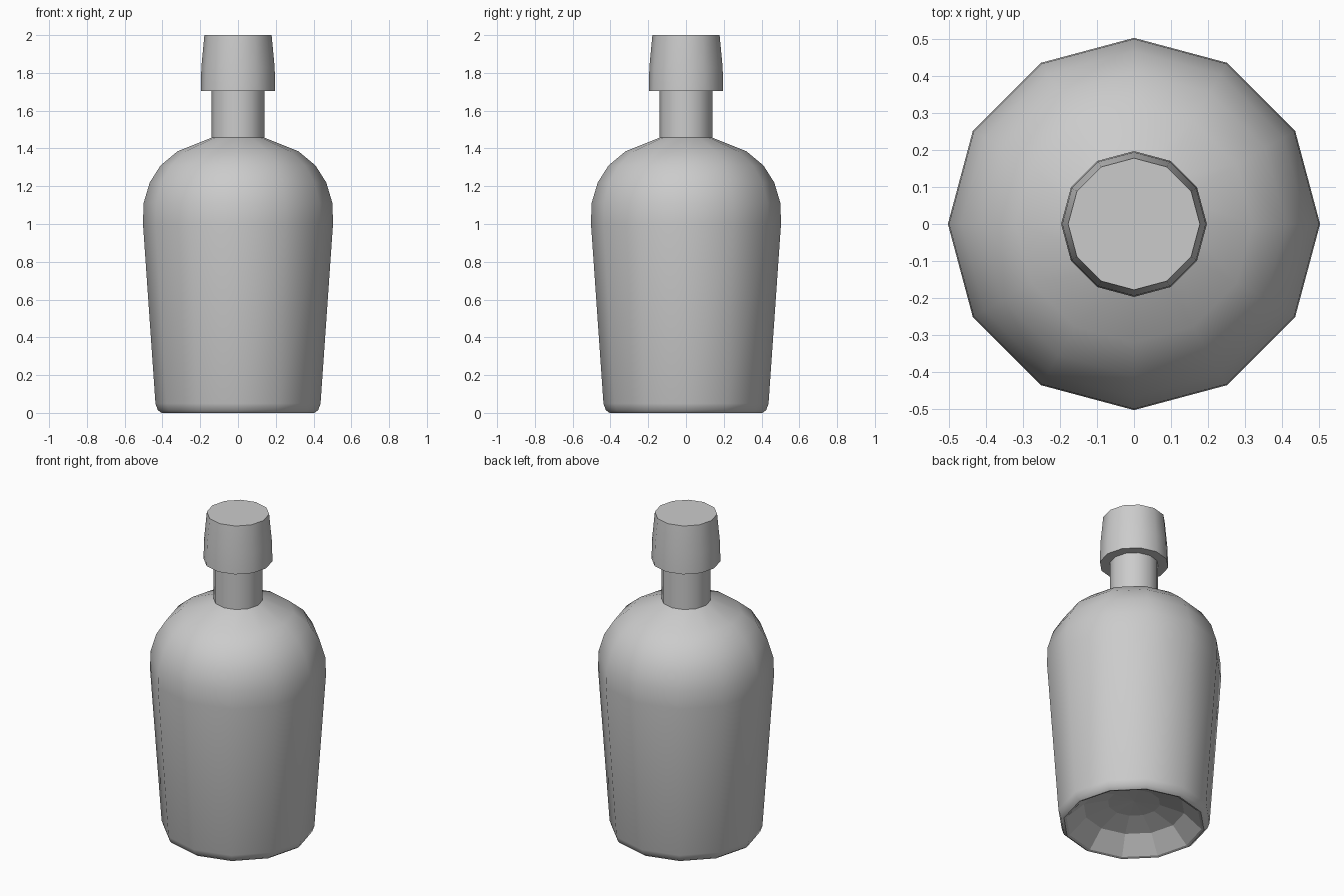
import bpy, bmesh, math

if "Cube" in bpy.data.objects:
    bpy.data.objects.remove(bpy.data.objects["Cube"])

SIDES = 12


def lathe(name, profile, smooth_angle, flat_rings=0):
    """Spin an (r, z) profile round z; r = 0 makes a pole. First flat_rings bands stay flat."""
    bm = bmesh.new()
    rings = []
    for r, z in profile:
        if r == 0:
            rings.append([bm.verts.new((0, 0, z))] * SIDES)
        else:
            rings.append([bm.verts.new((r * math.cos(2 * math.pi * i / SIDES),
                                        r * math.sin(2 * math.pi * i / SIDES), z))
                          for i in range(SIDES)])
    flat = []
    for k, (a, b) in enumerate(zip(rings, rings[1:])):
        for i in range(SIDES):
            j = (i + 1) % SIDES
            corners = list(dict.fromkeys([a[i], a[j], b[j], b[i]]))
            bm.faces.new(corners)
            flat.append(k < flat_rings)
    bmesh.ops.recalc_face_normals(bm, faces=bm.faces)
    mesh = bpy.data.meshes.new(name)
    bm.to_mesh(mesh)
    bm.free()
    obj = bpy.data.objects.new(name, mesh)
    bpy.context.collection.objects.link(obj)
    bpy.ops.object.select_all(action='DESELECT')
    obj.select_set(True)
    bpy.context.view_layer.objects.active = obj
    bpy.ops.object.shade_smooth_by_angle(angle=math.radians(smooth_angle))
    for poly, is_flat in zip(mesh.polygons, flat):
        if is_flat:
            poly.use_smooth = False
    return obj


# Body with hollowed base, tapered wall, rounded shoulder and neck
lathe("bottle_body", [
    (0, 0.15), (0.15, 0.14), (0.29, 0.10), (0.39, 0.005),
    (0.405, 0.0), (0.425, 0.015), (0.437, 0.05),
    (0.503, 1.00), (0.50, 1.11), (0.467, 1.22), (0.41, 1.31),
    (0.32, 1.385), (0.14, 1.457), (0.14, 1.72), (0, 1.72),
], 35, flat_rings=3)

# Stopper
lathe("stopper", [
    (0, 1.705), (0.197, 1.705), (0.194, 1.83), (0.178, 2.0), (0, 2.0),
], 35)
